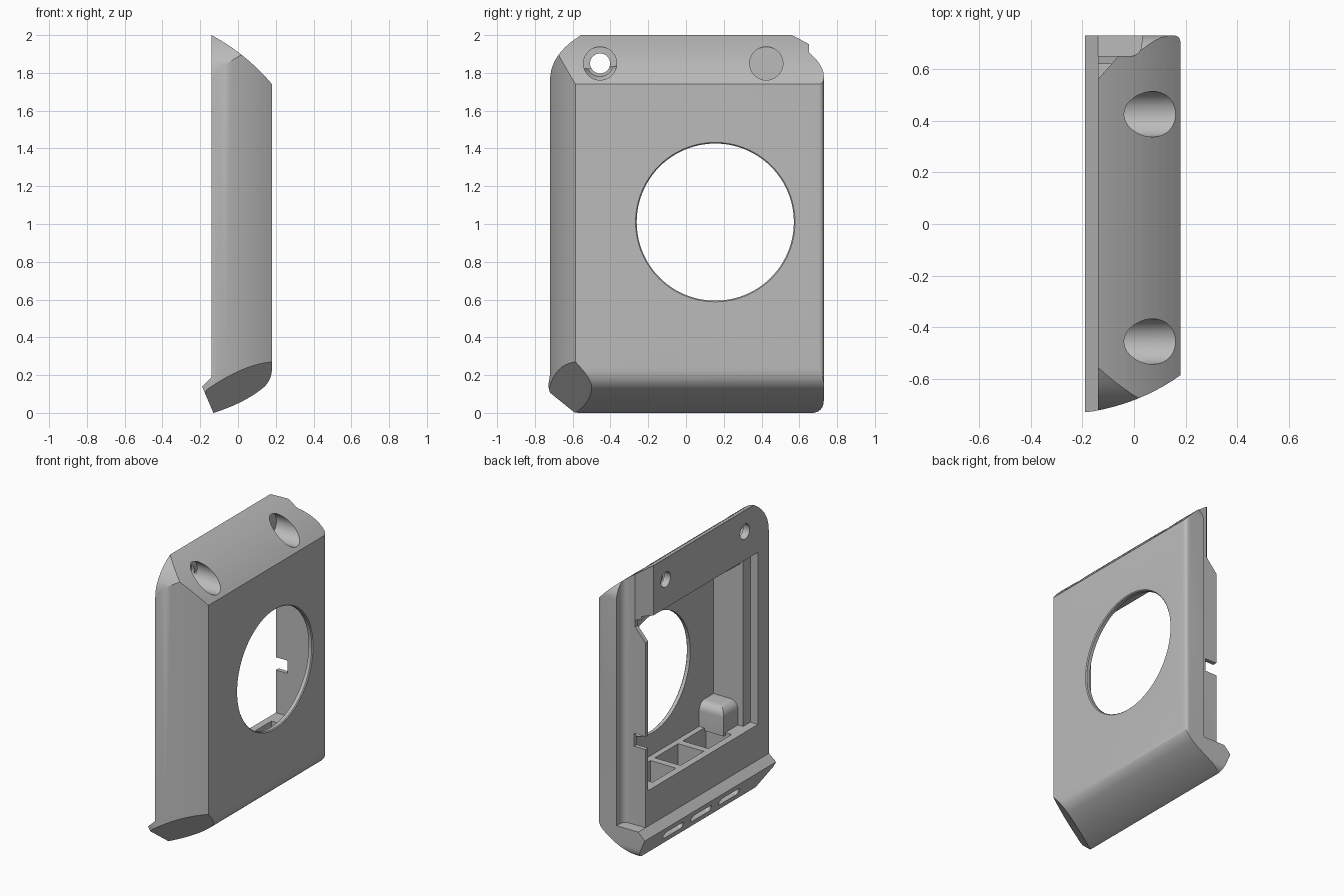
import bpy, bmesh
from mathutils import Vector, Matrix

old = bpy.data.objects.get("Cube")
if old:
    bpy.data.objects.remove(old, do_unlink=True)

grey = bpy.data.materials.new("plain grey")
grey.use_nodes = True
colour = (0.5, 0.5, 0.5, 1)
grey.diffuse_color = colour
grey.node_tree.nodes["Principled BSDF"].inputs["Base Color"].default_value = colour


def add_object(name, bm):
    bmesh.ops.recalc_face_normals(bm, faces=bm.faces)
    mesh = bpy.data.meshes.new(name)
    bm.to_mesh(mesh)
    bm.free()
    mesh.materials.append(grey)
    ob = bpy.data.objects.new(name, mesh)
    bpy.context.collection.objects.link(ob)
    return ob


def curve(a, c, b, n=10):
    """Quadratic curve from a to b, pulled towards c."""
    a, c, b = Vector(a), Vector(c), Vector(b)
    return [a * (1 - t) ** 2 + c * 2 * t * (1 - t) + b * t * t
            for t in (i / n for i in range(n + 1))]


def prism(name, axis, points, low, high):
    """Extrude a flat outline along one axis."""
    place = {"x": lambda u, v, w: (w, u, v),
             "y": lambda u, v, w: (u, w, v),
             "z": lambda u, v, w: (u, v, w)}[axis]
    bm = bmesh.new()
    face = bm.faces.new([bm.verts.new(place(p[0], p[1], low)) for p in points])
    out = bmesh.ops.extrude_face_region(bm, geom=[face])
    verts = [g for g in out["geom"] if isinstance(g, bmesh.types.BMVert)]
    shift = Vector(place(0, 0, high - low))
    bmesh.ops.translate(bm, verts=verts, vec=shift)
    return add_object(name, bm)


def box(name, x, y, z):
    return prism(name, "z", [(x[0], y[0]), (x[1], y[0]), (x[1], y[1]), (x[0], y[1])], *z)


def cone(name, y, z, x0, x1, r0, r1, sides=64):
    """Round tool lying along x."""
    bm = bmesh.new()
    turn = Matrix.Translation(((x0 + x1) / 2, y, z)) @ Matrix.Rotation(1.5707963, 4, "Y")
    bmesh.ops.create_cone(bm, cap_ends=True, segments=sides, radius1=r0, radius2=r1,
                          depth=x1 - x0, matrix=turn)
    return add_object(name, bm)


def bevel(ob, width, pick):
    bm = bmesh.new()
    bm.from_mesh(ob.data)
    edges = [e for e in bm.edges if pick(*[v.co for v in e.verts])]
    bmesh.ops.bevel(bm, geom=edges, offset=width, segments=6, profile=0.5, affect="EDGES")
    bm.to_mesh(ob.data)
    bm.free()


def combine(ob, tool, operation="DIFFERENCE"):
    mod = ob.modifiers.new("shape", "BOOLEAN")
    mod.operation, mod.object, mod.solver = operation, tool, "EXACT"
    bpy.context.view_layer.objects.active = ob
    bpy.ops.object.modifier_apply(modifier=mod.name)
    bpy.data.objects.remove(tool, do_unlink=True)


# Shell: side profile trimmed by its plan and its front outline
side = (curve((-0.14, 2), (0.045, 1.9), (0.18, 1.74))
        + curve((0.18, 0.24), (0.18, 0.17), (0.13, 0.13))
        + curve((0.13, 0.13), (0.03, 0.05), (-0.13, 0))[1:]
        + [(-0.19, 0.14), (-0.14, 0.19)])
shell = prism("cover_shell", "y", side, -0.8, 0.8)

plan = ([(-0.3, -0.73)] + curve((-0.19, -0.73), (0.02, -0.7), (0.18, -0.585))
        + curve((0.18, 0.7), (0.18, 0.73), (0.15, 0.73), 5) + [(-0.3, 0.73)])
combine(shell, prism("plan_tool", "z", plan, -0.5, 2.5), "INTERSECT")

outline = (curve((-0.555, 2), (-0.72, 1.9), (-0.72, 1.76))
           + [(-0.72, 0.2)] + curve((-0.73, 0.16), (-0.72, 0.01), (-0.56, -0.001))
           + curve((0.66, -0.001), (0.73, 0), (0.73, 0.07), 6)
           + curve((0.73, 1.78), (0.73, 1.84), (0.65, 1.91), 6)
           + [(0.65, 2.01), (-0.555, 2.01)])
combine(shell, prism("outline_tool", "x", outline, -0.5, 0.5), "INTERSECT")

# Slanted lower corner
bm = bmesh.new()
bm.from_mesh(shell.data)
cut = bmesh.ops.bisect_plane(bm, geom=bm.verts[:] + bm.edges[:] + bm.faces[:],
                             plane_co=(0.18, -0.585, 0.27), plane_no=(0.03, -0.038, -0.034),
                             clear_outer=True)
rim = [g for g in cut["geom_cut"] if isinstance(g, bmesh.types.BMEdge)]
bmesh.ops.holes_fill(bm, edges=rim)
bmesh.ops.recalc_face_normals(bm, faces=bm.faces)
bm.to_mesh(shell.data)
bm.free()

# Open back with a stepped rebate
combine(shell, box("cavity", (-0.5, 0.15), (-0.52, 0.62), (0.44, 1.65)))
combine(shell, box("rebate", (-0.5, -0.08), (-0.6, 0.6), (0.44, 1.65)))

# Recess along the left side, leaving a thin wall
recess = ([(-0.5, 0.65)] + curve((-0.02, 0.65), (0.03, 0.65), (0.03, 0.7), 6)
          + [(0.03, 0.9), (-0.5, 0.9)])
combine(shell, prism("side_recess", "z", recess, 0.19, 2.5))
combine(shell, prism("flange_chamfer", "z",
                     [(-0.14, 0.56), (-0.06, 0.65), (-0.06, 0.8), (-0.4, 0.8), (-0.4, 0.27)],
                     1.62, 2.5))
combine(shell, prism("wall_top", "y",
                     [(-0.3, 1.31), (-0.06, 1.58), (-0.06, 1.63), (-0.3, 1.63)], 0.59, 0.7))
combine(shell, box("wall_notch", (-0.3, -0.05), (0.59, 0.7), (0.74, 0.83)))

# Large round window with a fine chamfer
combine(shell, cone("window", 0.155, 1.01, 0.05, 0.3, 0.416, 0.416, 96))
combine(shell, cone("window_chamfer", 0.155, 1.01, 0.168, 0.192, 0.41, 0.434, 96))

# Counterbored screw holes
for y in (-0.455, 0.425):
    combine(shell, cone("screw_hole", y, 1.85, -0.4, 0.3, 0.053, 0.053, 40))
    combine(shell, cone("screw_seat", y, 1.85, -0.09, -0.06, 0.07, 0.088, 40))
    combine(shell, cone("screw_counterbore", y, 1.85, -0.06, 0.4, 0.088, 0.088, 40))

# Floor pockets and slots in the bottom lip
for y in (-0.25, 0.06, 0.37):
    pocket = prism("floor_pocket", "y",
                   [(-0.09, 0.5), (-0.09, 0.4), (0.04, 0.2), (0.11, 0.2), (0.11, 0.5)],
                   y - 0.13, y + 0.13)
    combine(shell, pocket)
    slot = box("lip_slot", (-0.06, 0.06), (-0.11, 0.11), (-0.027, 0.027))
    bevel(slot, 0.025, lambda a, b: abs(a.x - b.x) > 0.1)
    slot.data.transform(Matrix.Translation((-0.16, y, 0.07)) @ Matrix.Rotation(-0.405, 4, "Y"))
    combine(shell, slot)

# Inner supports
boss = box("corner_boss", (-0.04, 0.16), (-0.53, -0.36), (0.42, 0.61))
bevel(boss, 0.06, lambda a, b: min(a.z, b.z) > 0.6 and (max(a.x, b.x) < 0 or min(a.y, b.y) > -0.4))
clip = prism("top_clip", "y", [(-0.06, 1.66), (-0.06, 1.58), (-0.02, 1.55), (0.06, 1.55), (0.06, 1.66)],
             -0.53, -0.42)

# Smooth shading with sharp edges kept
for ob in (shell, boss, clip):
    bpy.ops.object.select_all(action="DESELECT")
    ob.select_set(True)
    bpy.context.view_layer.objects.active = ob
    bpy.ops.object.shade_smooth_by_angle(angle=0.5)
